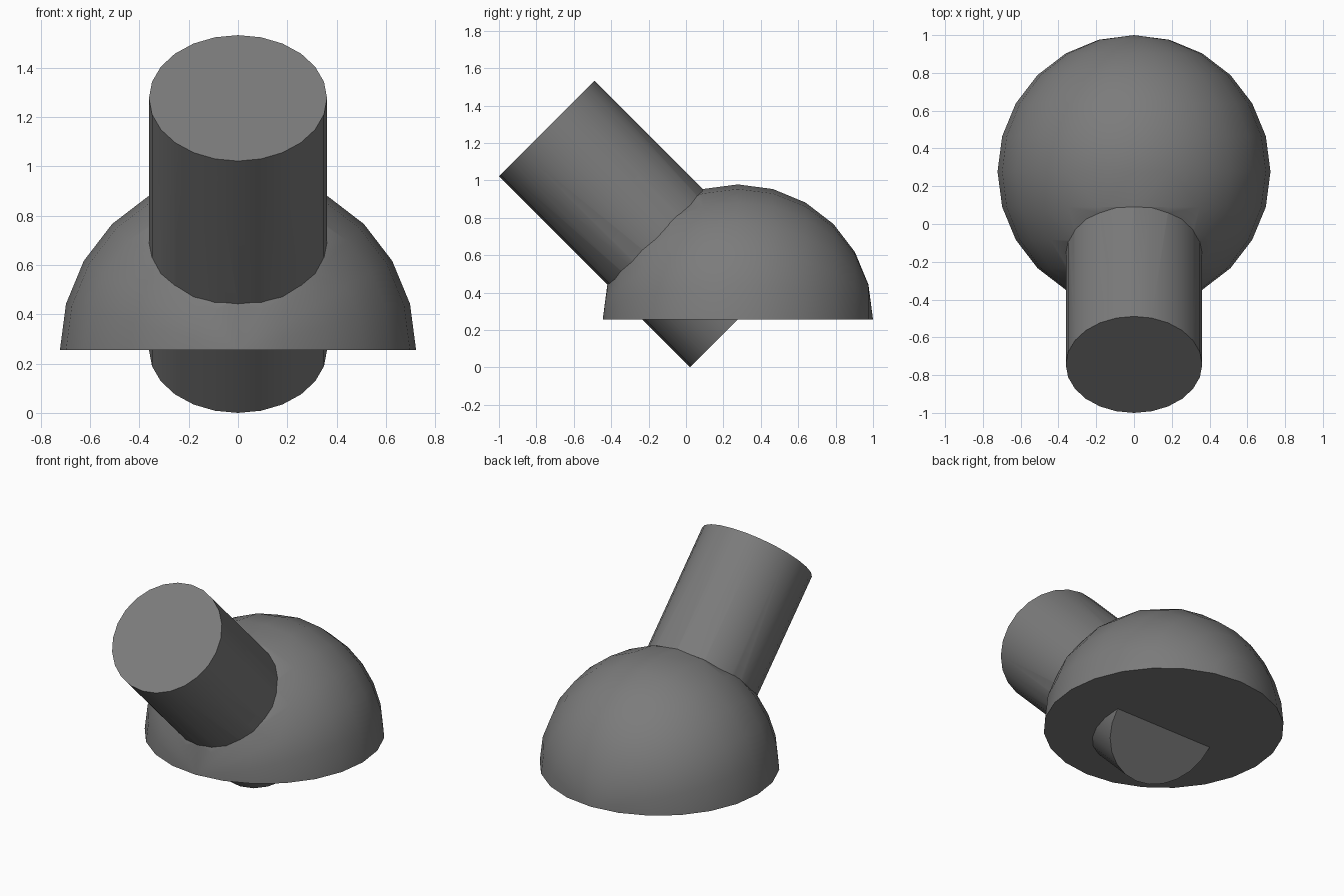
import bpy, bmesh
from math import radians, pi
from mathutils import Matrix, Vector

if "Cube" in bpy.data.objects:
    bpy.data.objects.remove(bpy.data.objects["Cube"])

R = 0.7226                                # dome radius; tube is half as wide
CENTRE = Vector((0, 1 - R, R * 0.35355))  # dome centre = lower end of tube

dark_grey = bpy.data.materials.new("dark_grey")
dark_grey.diffuse_color = (0.2, 0.2, 0.2, 1)
dark_grey.use_nodes = True
dark_grey.node_tree.nodes["Principled BSDF"].inputs["Base Color"].default_value = dark_grey.diffuse_color


def make_object(name, bm):
    bmesh.ops.recalc_face_normals(bm, faces=bm.faces)
    mesh = bpy.data.meshes.new(name)
    bm.to_mesh(mesh)
    bm.free()
    mesh.materials.append(dark_grey)
    obj = bpy.data.objects.new(name, mesh)
    bpy.context.collection.objects.link(obj)
    return obj


# Dome: sphere with its poles along y, cut flat through the middle
bm = bmesh.new()
bmesh.ops.create_uvsphere(bm, u_segments=24, v_segments=12, radius=R,
                          matrix=Matrix.Rotation(pi / 2, 4, 'X'))
bmesh.ops.bisect_plane(bm, geom=bm.verts[:] + bm.edges[:] + bm.faces[:],
                       dist=1e-4, plane_co=(0, 0, 0), plane_no=(0, 0, 1),
                       clear_inner=True)
bmesh.ops.holes_fill(bm, edges=[e for e in bm.edges if e.is_boundary], sides=0)
bmesh.ops.translate(bm, verts=bm.verts, vec=CENTRE)
dome = make_object("dome_with_tube", bm)

# Tube: leans 45 degrees forward from the dome centre
bm = bmesh.new()
bmesh.ops.create_cone(bm, cap_ends=True, segments=24, radius1=R / 2, radius2=R / 2,
                      depth=2 * R,
                      matrix=Matrix.Translation(CENTRE)
                      @ Matrix.Rotation(radians(45), 4, 'X')
                      @ Matrix.Translation((0, 0, R)))
tube = make_object("tube", bm)

# Weld both parts into one solid
mod = dome.modifiers.new("union", 'BOOLEAN')
mod.operation = 'UNION'
mod.solver = 'EXACT'
mod.object = tube
bpy.ops.object.select_all(action='DESELECT')
dome.select_set(True)
bpy.context.view_layer.objects.active = dome
bpy.ops.object.modifier_apply(modifier=mod.name)
bpy.data.objects.remove(tube)

# Smooth shading with crisp rims and clean normals along the seam
bpy.ops.object.shade_smooth_by_angle(angle=radians(30))
weighted = dome.modifiers.new("weighted_normals", 'WEIGHTED_NORMAL')
weighted.keep_sharp = True
